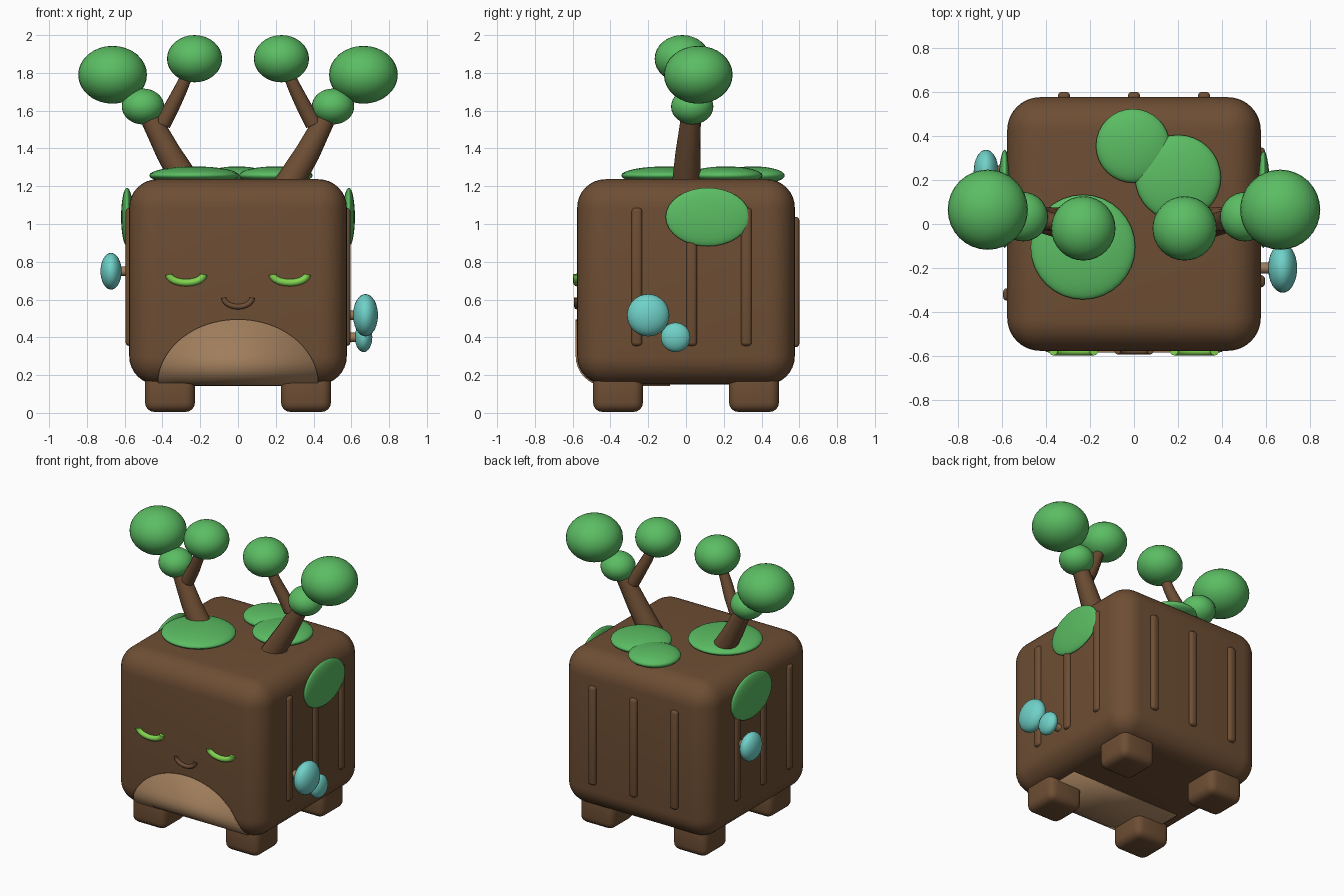
import bpy
from math import sin, cos, pi, sqrt, radians

cube = bpy.data.objects.get("Cube")
if cube:
    bpy.data.objects.remove(cube, do_unlink=True)


def material(name, rgb):
    m = bpy.data.materials.new(name)
    m.use_nodes = True
    m.diffuse_color = (*rgb, 1)
    m.node_tree.nodes["Principled BSDF"].inputs["Base Color"].default_value = (*rgb, 1)
    return m


BARK = material("bark brown", (0.155, 0.076, 0.034))
TAN = material("pale wood", (0.35, 0.205, 0.105))
LEAF = material("leaf green", (0.105, 0.51, 0.125))
GLOW = material("bright green", (0.22, 0.66, 0.08))
TEAL = material("teal", (0.16, 0.64, 0.58))


def finish(name, mat, angle=35):
    ob = bpy.context.object
    ob.name = name
    ob.data.materials.clear()
    ob.data.materials.append(mat)
    bpy.ops.object.shade_smooth_by_angle(angle=radians(angle))
    return ob


def block(name, loc, size, bevel, segments, mat):
    bpy.ops.mesh.primitive_cube_add(size=1, location=loc)
    ob = bpy.context.object
    ob.scale = size
    bpy.ops.object.transform_apply(location=False, rotation=False, scale=True)
    mod = ob.modifiers.new("round", "BEVEL")
    mod.width, mod.segments = bevel, segments
    bpy.ops.object.modifier_apply(modifier=mod.name)
    return finish(name, mat)


def blob(name, loc, radii, mat, rot=(0, 0, 0)):
    bpy.ops.mesh.primitive_uv_sphere_add(segments=32, ring_count=16, location=loc, rotation=rot)
    bpy.context.object.scale = radii
    return finish(name, mat)


def tube(name, points, radii, mat):
    """Capped round tube through points, with a radius at each."""
    cu = bpy.data.curves.new(name, "CURVE")
    cu.dimensions = "3D"
    cu.bevel_depth, cu.bevel_resolution, cu.use_fill_caps = 1, 4, True
    sp = cu.splines.new("POLY")
    sp.points.add(len(points) - 1)
    for p, co, r in zip(sp.points, points, radii):
        p.co, p.radius = (*co, 1), r
    ob = bpy.data.objects.new(name, cu)
    bpy.context.collection.objects.link(ob)
    bpy.ops.object.select_all(action="DESELECT")
    ob.select_set(True)
    bpy.context.view_layer.objects.active = ob
    bpy.ops.object.convert(target="MESH")
    return finish(name, mat)


def smile_arc(name, x, z, half, depth, r, mat):
    """Downward curving arc on the front face."""
    pts = [(x - half * cos(pi * i / 16), -0.578, z - depth * sin(pi * i / 16)) for i in range(17)]
    return tube(name, pts, [r] * 17, mat)


# Body and feet
HALF, BOTTOM, TOP, ROUND = 0.576, 0.15, 1.237, 0.15
block("body", (0, 0, (BOTTOM + TOP) / 2), (2 * HALF, 2 * HALF, TOP - BOTTOM), ROUND, 8, BARK)
for sx, side in ((1, "left"), (-1, "right")):
    for sy, end in ((-1, "front"), (1, "back")):
        block(f"{end}_{side}_foot", (sx * 0.36, sy * 0.36, 0.11), (0.264, 0.264, 0.21), 0.05, 4, BARK)

# Belly patch: follows the body from the front face round to the underside
LIFT = 0.008
profile = []
for i in range(17):
    a = i / 16 * pi / 2
    profile.append((-HALF - LIFT, 0.30 + 0.195 * cos(a)))
for i in range(1, 9):
    a = i / 8 * pi / 2
    profile.append((-HALF + ROUND - (ROUND + LIFT) * cos(a), BOTTOM + ROUND - (ROUND + LIFT) * sin(a)))
profile.append((-0.085, BOTTOM - LIFT))
verts, faces = [], []
for y, z in profile:
    t = max(0, z - 0.15) / 0.345
    w = 0.425 * sqrt(max(0.00001, 1 - t * t))
    verts += [(-w, y, z), (w, y, z)]
for i in range(len(profile) - 1):
    faces.append((2 * i, 2 * i + 2, 2 * i + 3, 2 * i + 1))
mesh = bpy.data.meshes.new("belly_patch")
mesh.from_pydata(verts, [], faces)
belly = bpy.data.objects.new("belly_patch", mesh)
bpy.context.collection.objects.link(belly)
bpy.ops.object.select_all(action="DESELECT")
belly.select_set(True)
bpy.context.view_layer.objects.active = belly
finish("belly_patch", TAN)
thick = belly.modifiers.new("thickness", "SOLIDIFY")
thick.thickness = 0.009

# Face
for sx, side in ((1, "left"), (-1, "right")):
    smile_arc(f"{side}_eye", sx * 0.274, 0.733, 0.092, 0.044, 0.019, GLOW)
smile_arc("mouth", 0, 0.61, 0.075, 0.048, 0.014, BARK)

# Raised bark ridges on the sides and back
for i, y in enumerate((-0.26, 0.03, 0.32)):
    for s, side in ((1, "left"), (-1, "right")):
        block(f"{side}_ridge_{i + 1}", (s * 0.575, s * y, 0.72), (0.04, 0.056, 0.73), 0.018, 3, BARK)
for i in range(3):
    block(f"back_ridge_{i + 1}", ((i - 1) * 0.318, 0.58, 0.693), (0.056, 0.04, 0.69), 0.018, 3, BARK)

# Leaf pads on top and sides
for i, (x, y, r) in enumerate(((-0.232, -0.105, 0.238), (0.2, 0.21, 0.195), (-0.005, 0.355, 0.168))):
    blob(f"top_leaf_pad_{i + 1}", (x, y, 1.257), (r, r, 0.048), LEAF)
for s, side in ((1, "left"), (-1, "right")):
    blob(f"{side}_leaf_pad", (s * 0.587, 0.115, 1.037), (0.032, 0.223, 0.155), LEAF)

# Branching antlers with leaf balls
for s, side in ((1, "left"), (-1, "right")):
    tube(f"{side}_antler", [(s * 0.25, 0, 1.18), (s * 0.37, 0.01, 1.38), (s * 0.49, 0.03, 1.61)],
         (0.078, 0.066, 0.05), BARK)
    tube(f"{side}_antler_branch",
         [(s * 0.40, 0.015, 1.53), (s * 0.345, 0.005, 1.63), (s * 0.305, -0.01, 1.71), (s * 0.26, -0.02, 1.81)],
         (0.045, 0.04, 0.036, 0.03), BARK)
    blob(f"{side}_large_leaf_ball", (s * 0.664, 0.065, 1.79), (0.182, 0.182, 0.153), LEAF)
    blob(f"{side}_small_leaf_ball", (s * 0.503, 0.033, 1.622), (0.112, 0.112, 0.095), LEAF)
    blob(f"{side}_inner_leaf_ball", (s * 0.23, -0.02, 1.875), (0.146, 0.146, 0.125), LEAF)

# Mushrooms on short stems
for i, (x, y, z, depth, r) in enumerate(((0.675, -0.2, 0.517, 0.066, 0.112),
                                         (0.665, -0.055, 0.4, 0.046, 0.078),
                                         (-0.672, 0.24, 0.75, 0.056, 0.097))):
    s = 1 if x > 0 else -1
    blob(f"mushroom_cap_{i + 1}", (x, y, z), (r, r, depth), TEAL, (0, pi / 2, 0))
    tube(f"mushroom_stem_{i + 1}", [(s * 0.55, y, z), (x, y, z)], (0.026, 0.024), TAN)
